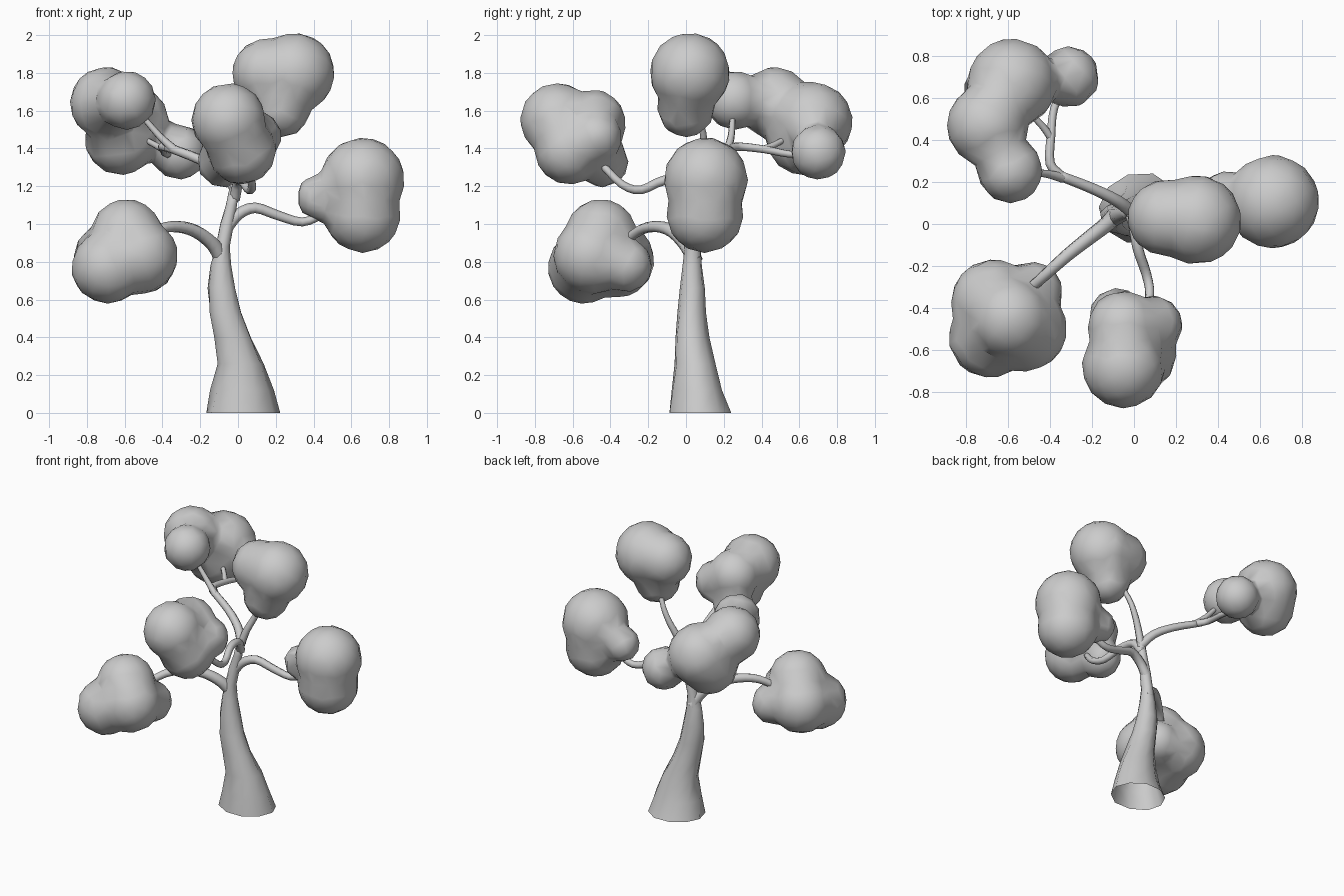
import bpy, bmesh, math, random
from mathutils import Vector

random.seed(4)


def make_object(name, bm, angle=180):
    bmesh.ops.recalc_face_normals(bm, faces=bm.faces)
    for f in bm.faces:
        f.smooth = True
    me = bpy.data.meshes.new(name)
    bm.to_mesh(me)
    bm.free()
    ob = bpy.data.objects.new(name, me)
    bpy.context.collection.objects.link(ob)
    return ob


def bridge(bm, rings):
    n = len(rings[0])
    for a, b in zip(rings, rings[1:]):
        for i in range(n):
            j = (i + 1) % n
            bm.faces.new((a[i], a[j], b[j], b[i]))


def smooth_path(pts, steps=3):
    # Catmull-Rom interpolation through the points
    p = [Vector(q) for q in pts]
    p = [2 * p[0] - p[1]] + p + [2 * p[-1] - p[-2]]
    out = []
    for i in range(1, len(p) - 2):
        a, b, c, d = p[i - 1:i + 3]
        for s in range(steps):
            t = s / steps
            out.append(0.5 * (2 * b + (c - a) * t + (2 * a - 5 * b + 4 * c - d) * t * t
                              + (3 * b - a - 3 * c + d) * t ** 3))
    return out + [p[-2]]


def branch(name, pts, r0, r1, n=7):
    bm = bmesh.new()
    path = smooth_path(pts)
    rings, side = [], None
    for k, c in enumerate(path):
        d = (path[min(k + 1, len(path) - 1)] - path[max(k - 1, 0)]).normalized()
        if side is None:
            side = d.orthogonal()
        side = (side - d * side.dot(d)).normalized()
        up = d.cross(side)
        r = r0 + (r1 - r0) * k / (len(path) - 1)
        rings.append([bm.verts.new(c + r * (math.cos(a) * side + math.sin(a) * up))
                      for a in [math.tau * i / n for i in range(n)]])
    bridge(bm, rings)
    bm.faces.new(rings[-1])
    return make_object(name, bm)


def foliage(name, balls):
    # overlapping lobes fused into one faceted, smooth-shaded clump
    bm = bmesh.new()
    for x, y, z, r in balls:
        res = bmesh.ops.create_icosphere(bm, subdivisions=3, radius=r * 1.02)
        bmesh.ops.translate(bm, verts=res["verts"], vec=(x, y, z))
    ob = make_object(name, bm)
    m = ob.modifiers.new("fuse", 'REMESH')
    m.mode = 'VOXEL'
    m.voxel_size = 0.025
    m.use_smooth_shade = True
    m = ob.modifiers.new("blend", 'SMOOTH')
    m.factor, m.iterations = 0.5, 6
    m = ob.modifiers.new("low_poly", 'DECIMATE')
    m.ratio = 0.08
    return ob


# Trunk: flared, leaning rings (z, x min, x max, y min, y max), open underneath
bm = bmesh.new()
rings = []
for z, x0, x1, y0, y1 in [
        (0.0, -0.17, 0.23, -0.09, 0.25), (0.12, -0.14, 0.19, -0.075, 0.20),
        (0.26, -0.115, 0.14, -0.06, 0.155), (0.40, -0.13, 0.07, -0.055, 0.12),
        (0.53, -0.155, 0.02, -0.05, 0.105), (0.66, -0.16, -0.01, -0.035, 0.10),
        (0.78, -0.145, -0.035, -0.02, 0.085), (0.88, -0.12, -0.045, -0.005, 0.08),
        (1.00, -0.095, -0.02, 0.01, 0.08), (1.10, -0.065, -0.005, 0.02, 0.08),
        (1.22, -0.04, 0.015, 0.03, 0.08)]:
    ring = []
    for i in range(10):
        a = math.tau * i / 10 + z * 0.5
        k = 1 + random.uniform(-0.06, 0.06)
        ring.append(bm.verts.new(((x0 + x1) / 2 + (x1 - x0) / 2 * math.cos(a) * k,
                                  (y0 + y1) / 2 + (y1 - y0) / 2 * math.sin(a) * k, z)))
    rings.append(ring)
bridge(bm, rings)
bm.faces.new(rings[-1])
make_object("trunk", bm)

# Branches
branch("branch_low_left", [(-0.08, 0.05, 0.80), (-0.13, 0.0, 0.89), (-0.22, -0.07, 0.96),
                           (-0.32, -0.15, 0.985), (-0.42, -0.24, 0.97), (-0.52, -0.33, 0.90)], 0.042, 0.024)
branch("branch_right", [(-0.06, 0.05, 0.98), (0.0, 0.06, 1.05), (0.09, 0.08, 1.085),
                        (0.21, 0.10, 1.045), (0.34, 0.12, 1.01), (0.45, 0.12, 1.05)], 0.034, 0.022)
branch("branch_front", [(-0.02, 0.06, 1.13), (0.0, 0.0, 1.22), (0.02, -0.12, 1.23),
                        (0.06, -0.24, 1.18), (0.075, -0.34, 1.21), (0.04, -0.45, 1.32)], 0.03, 0.02)
branch("branch_top", [(-0.02, 0.055, 1.16), (0.02, 0.07, 1.28), (0.07, 0.09, 1.38),
                      (0.12, 0.09, 1.48), (0.19, 0.05, 1.62)], 0.028, 0.015)
branch("branch_back", [(-0.01, 0.055, 1.18), (-0.08, 0.11, 1.27), (-0.2, 0.17, 1.34),
                       (-0.38, 0.24, 1.41)], 0.032, 0.024)
branch("twig_back_ball", [(-0.34, 0.22, 1.395), (-0.42, 0.24, 1.47), (-0.54, 0.25, 1.61)], 0.024, 0.014)
branch("twig_back_far", [(-0.35, 0.23, 1.40), (-0.40, 0.29, 1.41), (-0.395, 0.42, 1.395),
                         (-0.38, 0.55, 1.37), (-0.32, 0.68, 1.37)], 0.025, 0.017)
branch("twig_back_middle", [(-0.395, 0.41, 1.395), (-0.44, 0.47, 1.42), (-0.53, 0.56, 1.47)], 0.02, 0.014)

# Foliage clumps
foliage("foliage_low_left", [(-0.69, -0.54, 0.77, .19), (-0.52, -0.50, 0.83, .20),
                             (-0.59, -0.45, 0.94, .19), (-0.67, -0.37, 0.81, .20),
                             (-0.48, -0.32, 0.78, .14)])
foliage("foliage_right", [(0.66, 0.105, 1.235, .22), (0.66, 0.10, 1.05, .20),
                          (0.43, 0.13, 1.14, .12)])
foliage("foliage_front", [(-0.05, -0.68, 1.55, .195), (-0.05, -0.49, 1.54, .17),
                          (0.02, -0.62, 1.39, .18), (0.09, -0.48, 1.46, .14),
                          (-0.08, -0.44, 1.33, .135)])
foliage("foliage_top", [(0.30, 0.02, 1.80, .21), (0.15, 0.03, 1.80, .18),
                        (0.23, 0.0, 1.61, .15)])
foliage("foliage_back", [(-0.59, 0.255, 1.655, .155), (-0.70, 0.47, 1.64, .19),
                         (-0.58, 0.67, 1.54, .21), (-0.62, 0.62, 1.45, .19),
                         (-0.31, 0.70, 1.38, .145)])
